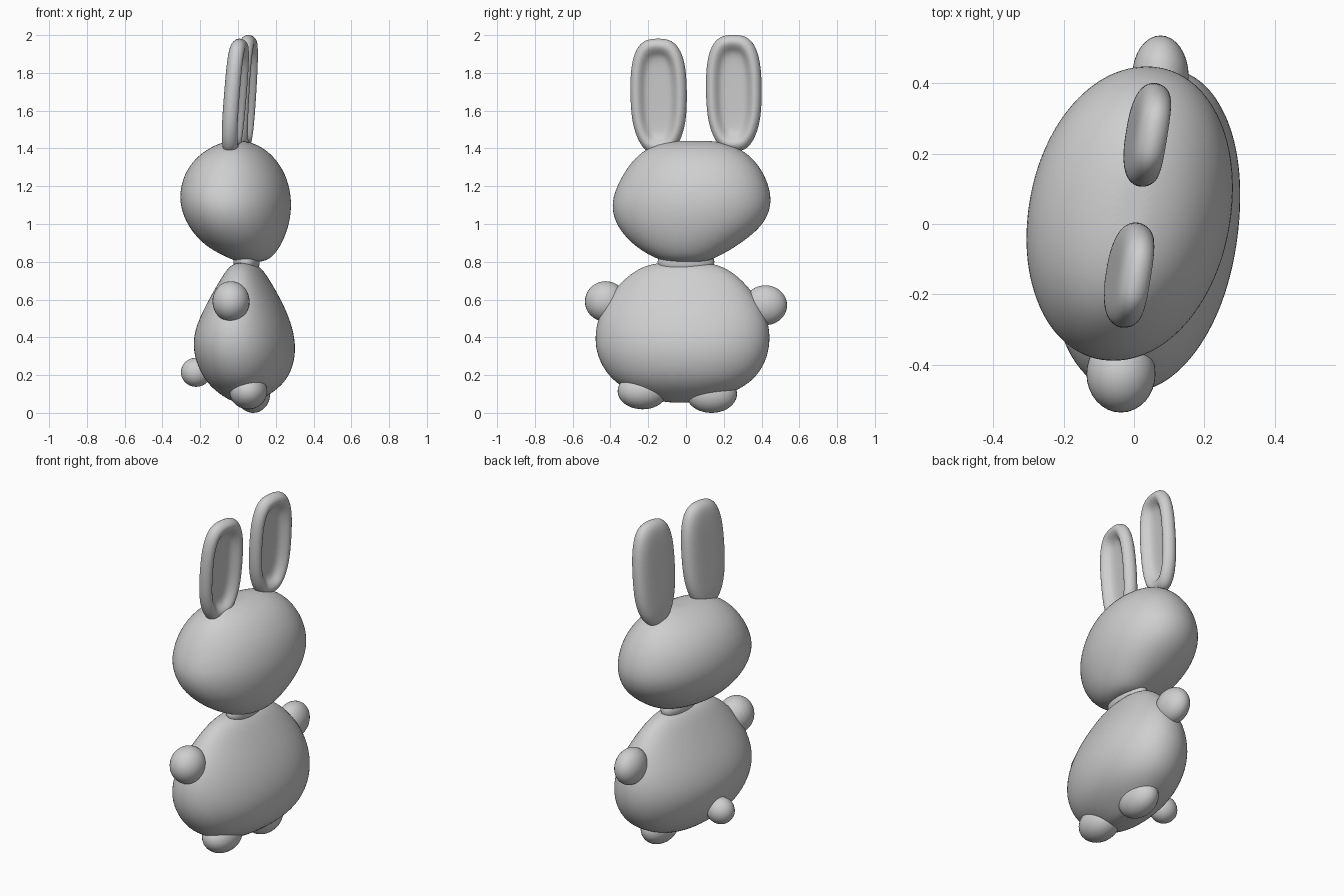
import bpy, bmesh, math
from mathutils import Matrix, Vector

cube = bpy.data.objects.get("Cube")
if cube:
    bpy.data.objects.remove(cube, do_unlink=True)

grey = bpy.data.materials.new("light grey")
grey.use_nodes = True
grey.diffuse_color = (0.62, 0.62, 0.62, 1)
grey.node_tree.nodes["Principled BSDF"].inputs["Base Color"].default_value = (0.62, 0.62, 0.62, 1)


def finish(bm, name, subdiv=0):
    """Turn a bmesh into a smooth, coloured object."""
    bmesh.ops.recalc_face_normals(bm, faces=bm.faces)
    for f in bm.faces:
        f.smooth = True
    mesh = bpy.data.meshes.new(name)
    bm.to_mesh(mesh)
    bm.free()
    mesh.materials.append(grey)
    ob = bpy.data.objects.new(name, mesh)
    bpy.context.collection.objects.link(ob)
    if subdiv:
        mod = ob.modifiers.new("Subdivision", 'SUBSURF')
        mod.levels = mod.render_levels = subdiv
    return ob


def bridge(bm, loops, first, last):
    """Skin a stack of closed loops and close both ends with a fan."""
    rings = [[bm.verts.new(p) for p in loop] for loop in loops]
    n = len(rings[0])
    for a, b in zip(rings, rings[1:]):
        for i in range(n):
            j = (i + 1) % n
            bm.faces.new((a[i], a[j], b[j], b[i]))
    for ring, tip in ((rings[0], first), (rings[-1], last)):
        v = bm.verts.new(tip)
        for i in range(n):
            bm.faces.new((ring[i], ring[(i + 1) % n], v))


def spow(v, e):
    return math.copysign(abs(v) ** e, v)


def loft(name, rows, skew, square, seg=28):
    """Stack rounded sections given as (z, xmin, xmax, ymin, ymax)."""
    loops, mids = [], []
    for z, x0, x1, y0, y1 in rows:
        cx, cy, rx, ry = (x0 + x1) / 2, (y0 + y1) / 2, (x1 - x0) / 2, (y1 - y0) / 2
        k = min(skew, 0.6 * rx / ry)
        rx = math.sqrt(rx * rx - (k * ry) ** 2) * 1.015
        loop = []
        for i in range(seg):
            t = math.tau * i / seg
            x, y = rx * spow(math.cos(t), 2 / square), ry * 1.015 * spow(math.sin(t), 2 / square)
            loop.append((cx + x + k * y, cy + y, z))
        loops.append(loop)
        mids.append((cx, cy, z))
    bm = bmesh.new()
    bridge(bm, loops, mids[0], mids[-1])
    return finish(bm, name, 2)


def ball(name, centre, radii):
    bm = bmesh.new()
    bmesh.ops.create_uvsphere(bm, u_segments=32, v_segments=20, radius=1)
    m = Matrix.Translation(centre) @ Matrix.Diagonal((*radii, 1))
    bmesh.ops.transform(bm, matrix=m, verts=bm.verts)
    return finish(bm, name)


# Egg-shaped body, broad from side to side
loft("body", [
    (0.055, -0.01, 0.09, -0.10, 0.07), (0.075, -0.06, 0.13, -0.20, 0.16),
    (0.13, -0.135, 0.215, -0.33, 0.295), (0.20, -0.19, 0.272, -0.413, 0.38),
    (0.30, -0.23, 0.302, -0.467, 0.43), (0.40, -0.235, 0.298, -0.48, 0.443),
    (0.50, -0.203, 0.27, -0.463, 0.428), (0.60, -0.152, 0.225, -0.417, 0.378),
    (0.70, -0.095, 0.168, -0.335, 0.30), (0.765, -0.055, 0.125, -0.25, 0.215),
    (0.795, -0.015, 0.085, -0.16, 0.13)], 0.11, 2.1)

# Wide head
loft("head", [
    (0.80, 0.0, 0.13, -0.10, 0.10), (0.82, -0.05, 0.175, -0.165, 0.155),
    (0.87, -0.15, 0.215, -0.25, 0.245), (0.93, -0.217, 0.245, -0.317, 0.332),
    (1.00, -0.267, 0.268, -0.367, 0.407), (1.08, -0.299, 0.28, -0.39, 0.444),
    (1.16, -0.307, 0.277, -0.38, 0.447), (1.26, -0.285, 0.252, -0.333, 0.415),
    (1.35, -0.225, 0.195, -0.27, 0.352), (1.41, -0.14, 0.125, -0.19, 0.267),
    (1.44, -0.06, 0.045, -0.08, 0.16)], 0.115, 2.05)

# Short neck
ball("neck", (0.045, 0.0, 0.80), (0.07, 0.15, 0.08))

# Arms, feet and tail
ball("right_arm", (-0.037, -0.425, 0.59), (0.098, 0.11, 0.107))
ball("left_arm", (0.075, 0.42, 0.57), (0.08, 0.115, 0.105))
ball("right_foot", (0.055, -0.23, 0.115), (0.10, 0.132, 0.096))
ball("left_foot", (0.08, 0.135, 0.10), (0.09, 0.135, 0.10))
ball("tail", (-0.222, -0.015, 0.215), (0.08, 0.075, 0.077))

# Ears: nested outlines (depth, width factor, height factor) from back to hollow front
EAR = [(-0.052, 0.35, 0.6), (-0.049, 0.7, 0.85), (-0.032, 0.95, 0.97), (0.0, 1.03, 1.01),
       (0.032, 0.93, 0.95), (0.043, 0.75, 0.86), (0.025, 0.6, 0.77), (0.0, 0.48, 0.69),
       (-0.006, 0.25, 0.5)]


def ear(name, centre, half_w, half_h, lean, seg=28):
    turn = Matrix.Translation(centre) @ Matrix.Rotation(-0.16, 4, 'Z')
    loops = []
    for d, fw, fh in EAR:
        loop = []
        for i in range(seg):
            t = math.tau * i / seg
            z = half_h * fh * spow(math.sin(t), 0.7)
            taper = 1 - 0.18 * max(0, -z / half_h) ** 2
            y = half_w * fw * taper * spow(math.cos(t), 0.7)
            loop.append(turn @ Vector((d + lean * z, y, z)))
        loops.append(loop)
    bm = bmesh.new()
    bridge(bm, loops, turn @ Vector((EAR[0][0], 0, 0)), turn @ Vector((EAR[-1][0], 0, 0)))
    return finish(bm, name, 2)


ear("right_ear", (-0.012, -0.145, 1.675), 0.152, 0.31, 0.08)
ear("left_ear", (0.04, 0.253, 1.693), 0.15, 0.312, 0.06)
